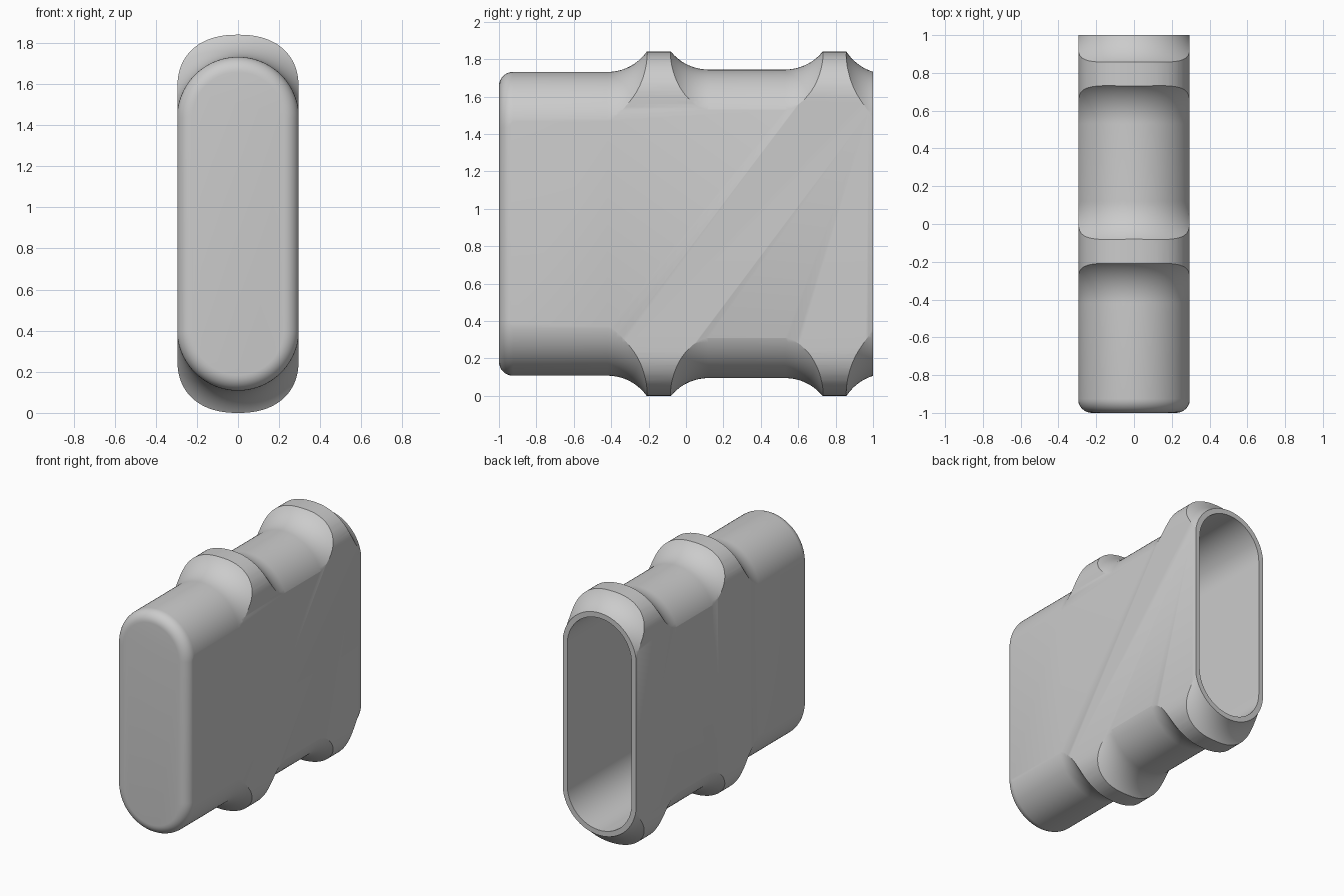
import bpy, bmesh
from math import sin, cos, pi, sqrt

cube = bpy.data.objects.get("Cube")
if cube:
    bpy.data.objects.remove(cube, do_unlink=True)

HALF = 0.515     # half distance between the two rounded ends
MID = 0.92       # height of the centre line
WIDE = 0.295     # half width of the cap
SWEEP = 0.258    # radius of the concave sweeps beside the ridges
CREST = 0.425    # sweeps run past the ridge outline, which trims them

grey = bpy.data.materials.new("plain_grey")
grey.use_nodes = True
colour = (0.6, 0.6, 0.6, 1)
grey.diffuse_color = colour
grey.node_tree.nodes["Principled BSDF"].inputs["Base Color"].default_value = colour


def outline(wide, rise, half, power=2.0, steps=40):
    """Tall slot outline with rounded ends, as (x, z) points."""
    points = []
    for side in (1, -1):
        for i in range(steps + 1):
            a = pi * i / steps
            c, s = cos(a), max(sin(a), 0)
            x = wide * abs(c) ** (2 / power) * (1 if c > 0 else -1)
            points.append((side * x, MID + side * (half + rise * s ** (2 / power))))
    return points


def loft(name, rings):
    """Skin a closed solid through (y, outline) rings."""
    bm = bmesh.new()
    loops = [[bm.verts.new((x, y, z)) for x, z in pts] for y, pts in rings]
    for a, b in zip(loops, loops[1:]):
        for i in range(len(a)):
            j = (i + 1) % len(a)
            bm.faces.new((a[i], a[j], b[j], b[i]))
    bm.faces.new(loops[0])
    bm.faces.new(loops[-1])
    bmesh.ops.recalc_face_normals(bm, faces=bm.faces)
    mesh = bpy.data.meshes.new(name)
    bm.to_mesh(mesh)
    bm.free()
    mesh.materials.append(grey)
    obj = bpy.data.objects.new(name, mesh)
    bpy.context.collection.objects.link(obj)
    return obj


def sweep(start, base, direction, steps=14):
    """Concave rise from the base radius up to the crest, as (y, radius)."""
    rise = CREST - base
    run = sqrt(SWEEP ** 2 - (SWEEP - rise) ** 2)
    pts = []
    for i in range(steps + 1):
        d = run * i / steps
        pts.append((start + direction * d, base + SWEEP - sqrt(SWEEP ** 2 - d * d)))
    return pts


# Lengthwise profile: rounded front edge, two ridges, open back
FRONT, WAIST, BACK, ROUND = 0.297, 0.31, 0.287, 0.075
profile = [(-1 + ROUND * (1 - sin(a)), FRONT - ROUND * (1 - cos(a)))
           for a in (pi / 2 * (1 - i / 8) for i in range(9))]
profile += sweep(-0.42, FRONT, 1)
profile += sweep(0.12, WAIST, -1)[::-1]
profile += sweep(0.53, WAIST, 1)
tail = [p for p in sweep(1.075, BACK, -1)[::-1] if p[0] < 0.995]
tail.append((1.0, BACK + SWEEP - sqrt(SWEEP ** 2 - 0.075 ** 2)))
profile += tail

cap = loft("cap_body", [(y, outline(r, r, HALF)) for y, r in sorted(profile)])

# Ridge outline trims the body; the slot hollows it from the back
trim = loft("ridge_outline_cutter",
            [(y, outline(WIDE, 0.26, 0.66, 2.3)) for y in (-1.2, 1.2)])
cavity = loft("cavity_cutter",
              [(y, outline(0.26, 0.26, HALF)) for y in (-0.94, 1.2)])

bpy.context.view_layer.objects.active = cap
for cutter, operation in ((trim, "INTERSECT"), (cavity, "DIFFERENCE")):
    cutter.hide_render = True
    mod = cap.modifiers.new(cutter.name, "BOOLEAN")
    mod.operation = operation
    mod.solver = "EXACT"
    mod.object = cutter
    bpy.ops.object.modifier_apply(modifier=mod.name)
for cutter in (trim, cavity):
    bpy.data.objects.remove(cutter, do_unlink=True)

for obj in bpy.context.selected_objects:
    obj.select_set(False)
cap.select_set(True)
bpy.ops.object.shade_smooth_by_angle(angle=pi / 7)
